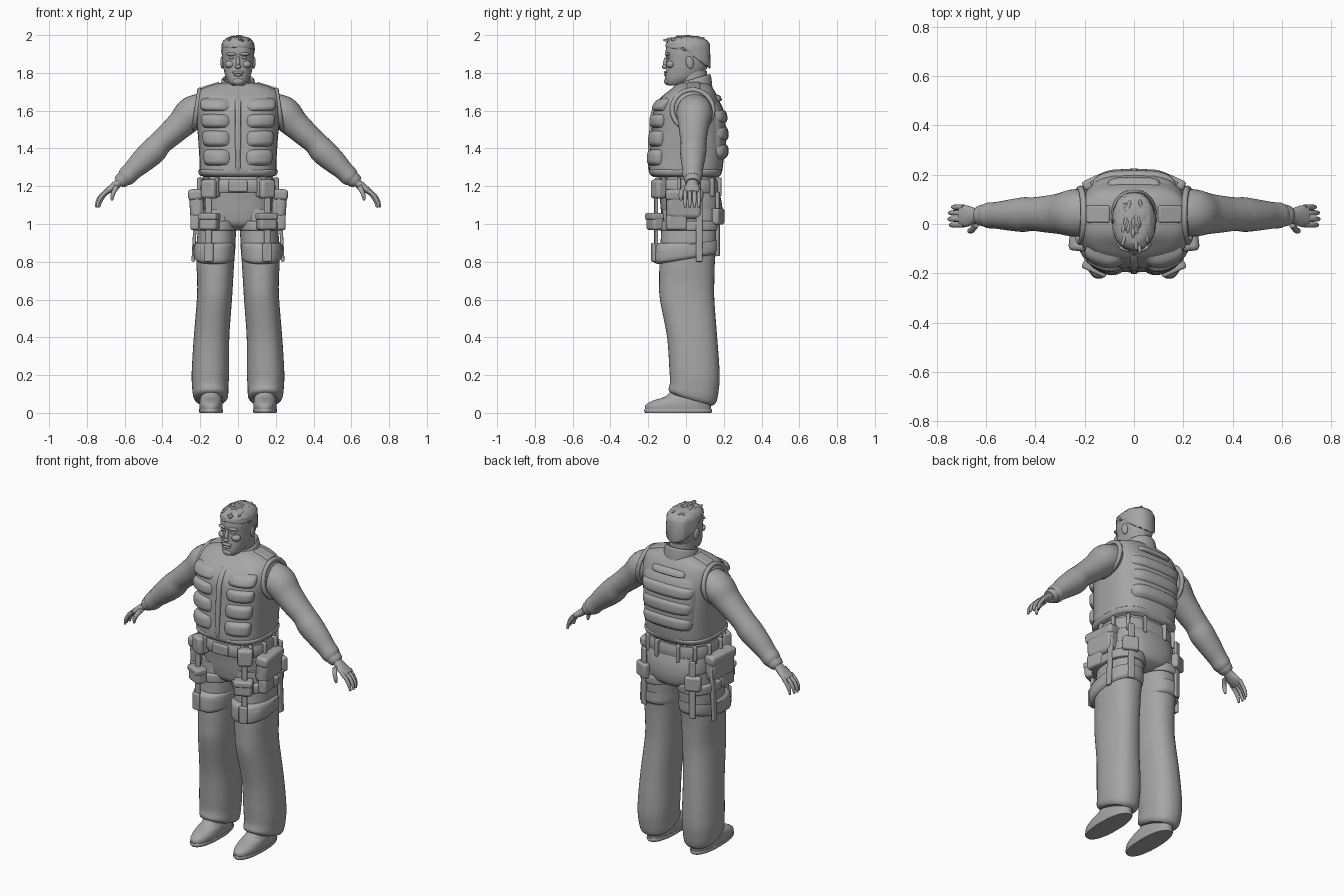
import bpy, bmesh, math, random
from mathutils import Vector, Matrix

random.seed(4)
grey = bpy.data.materials.new("plain grey")
grey.diffuse_color = (0.38, 0.38, 0.38, 1)


def finish(name, bm, mirror=False, bevel=0):
    bmesh.ops.recalc_face_normals(bm, faces=bm.faces)
    me = bpy.data.meshes.new(name)
    bm.to_mesh(me)
    bm.free()
    ob = bpy.data.objects.new(name, me)
    bpy.context.collection.objects.link(ob)
    me.materials.append(grey)
    bpy.ops.object.select_all(action='DESELECT')
    ob.select_set(True)
    bpy.context.view_layer.objects.active = ob
    bpy.ops.object.shade_smooth_by_angle(angle=math.radians(50))
    if bevel:
        b = ob.modifiers.new("bevel", 'BEVEL')
        b.width, b.segments = bevel, 3
    if mirror:
        m = ob.modifiers.new("mirror", 'MIRROR')
        m.use_mirror_merge = False
    return ob


def sample(rows, t):
    """Smooth interpolation through a list of equal-length tuples."""
    i = min(int(t), len(rows) - 2)
    f = t - i
    p = [rows[max(0, min(len(rows) - 1, i + k))] for k in (-1, 0, 1, 2)]
    return [b + .5 * f * (c - a + f * (2*a - 5*b + 4*c - d + f * (3*(b - c) + d - a)))
            for a, b, c, d in zip(*p)]


def spow(v, e):
    return math.copysign(abs(v) ** e, v)


def ring_point(row, deg, n, out=0):
    z, y0, y1, rx, cx = row
    a = math.radians(deg)
    return Vector((cx + (rx + out) * spow(math.cos(a), 2 / n),
                   (y0 + y1) / 2 + ((y1 - y0) / 2 + out) * spow(math.sin(a), 2 / n), z))


def skin(bm, rings):
    vs = [[bm.verts.new(p) for p in r] for r in rings]
    k = len(vs[0])
    for a, b in zip(vs, vs[1:]):
        for j in range(k):
            bm.faces.new((a[j], a[(j+1) % k], b[(j+1) % k], b[j]))
    bm.faces.new(vs[0])
    bm.faces.new(vs[-1])


def loft(name, rows, n=2.5, sides=40, steps=5, mirror=False, warp=None):
    """Stack of rounded horizontal sections: (z, y front, y back, half width, x centre)."""
    bm = bmesh.new()
    rings = []
    for s in range((len(rows) - 1) * steps + 1):
        row = sample(rows, s / steps)
        rings.append([ring_point(row, 360 * j / sides, n) for j in range(sides)])
    skin(bm, rings)
    if warp:
        for v in bm.verts:
            warp(v.co)
    return finish(name, bm, mirror)


def pad(name, rows, a0, a1, z0, z1, thick, n=2.5, mirror=False, res=14):
    """Puffed panel lying on a lofted body between two angles and heights."""
    bm = bmesh.new()
    grid = []
    for i in range(res + 1):
        line = []
        for j in range(res + 1):
            u, v = (spow(2 * q / res - 1, .6) for q in (i, j))
            us, vs = u * math.sqrt(1 - .2 * v * v), v * math.sqrt(1 - .2 * u * u)
            z = (z0 + z1) / 2 + vs * (z1 - z0) / 2
            k = 0
            while k < len(rows) - 2 and rows[k + 1][0] < z:
                k += 1
            row = sample(rows, k + (z - rows[k][0]) / (rows[k + 1][0] - rows[k][0]))
            puff = (1 - abs(u) ** 5) * (1 - abs(v) ** 4)
            line.append(bm.verts.new(ring_point(row, (a0 + a1) / 2 + us * (a1 - a0) / 2, n,
                                                -.004 + (thick + .004) * puff)))
        grid.append(line)
    for i in range(res):
        for j in range(res):
            bm.faces.new((grid[i][j], grid[i+1][j], grid[i+1][j+1], grid[i][j+1]))
    return finish(name, bm, mirror)


def tube(name, rows, sides=20, steps=5, mirror=True):
    """Limb along a path in the xz plane: (x, y, z, radius in y, radius across)."""
    bm = bmesh.new()
    rings = []
    total = (len(rows) - 1) * steps
    for s in range(total + 1):
        x, y, z, ry, rn = sample(rows, s / steps)
        a, b = sample(rows, max(0, s - 1) / steps), sample(rows, min(total, s + 1) / steps)
        t = Vector((b[0] - a[0], 0, b[2] - a[2])).normalized()
        nrm = Vector((-t.z, 0, t.x))
        rings.append([Vector((x, y, z)) + Vector((0, ry, 0)) * math.cos(q) + nrm * rn * math.sin(q)
                      for q in (math.tau * j / sides for j in range(sides))])
    skin(bm, rings)
    return finish(name, bm, mirror)


def box(name, loc, size, rot=(0, 0, 0), bevel=.012, mirror=True):
    bm = bmesh.new()
    bmesh.ops.create_cube(bm, size=1)
    r = Matrix.Rotation(math.radians(rot[2]), 4, 'Z') @ Matrix.Rotation(math.radians(rot[1]), 4, 'Y') \
        @ Matrix.Rotation(math.radians(rot[0]), 4, 'X')
    bm.transform(Matrix.Translation(loc) @ r @ Matrix.Diagonal((*size, 1)))
    return finish(name, bm, mirror, bevel)


def ball(name, loc, radii, rx=0, rz=0, mirror=False):
    bm = bmesh.new()
    bmesh.ops.create_uvsphere(bm, u_segments=16, v_segments=10, radius=1)
    bm.transform(Matrix.Translation(loc) @ Matrix.Rotation(math.radians(rz), 4, 'Z')
                 @ Matrix.Rotation(math.radians(rx), 4, 'X') @ Matrix.Diagonal((*radii, 1)))
    return finish(name, bm, mirror)


# Padded vest
vest = [(1.25, -.175, .175, .185, 0), (1.275, -.195, .19, .202, 0), (1.36, -.192, .2, .205, 0),
        (1.5, -.182, .2, .215, 0), (1.6, -.172, .19, .225, 0), (1.665, -.135, .17, .222, 0),
        (1.71, -.085, .148, .2, 0), (1.738, -.05, .125, .13, 0), (1.748, -.02, .1, .08, 0)]
loft("vest", vest, 2.8, 56)
for i, (lo, hi) in enumerate(((1.315, 1.4), (1.41, 1.495), (1.505, 1.58), (1.595, 1.668))):
    pad(f"chest_pad_{i}", vest, -84, -34, lo, hi, .023, 2.8, True)
pad("zip", vest, -91.5, -88.5, 1.265, 1.7, .012, 2.8)
pad("vest_hem", vest, -89, 89, 1.255, 1.295, .008, 2.8, True, 24)
pad("back_panel", vest, 42, 138, 1.33, 1.66, .012, 2.8)
for i, (lo, hi) in enumerate(((1.345, 1.43), (1.435, 1.52), (1.525, 1.61))):
    pad(f"back_pad_{i}", vest, 46, 134, lo, hi, .024, 2.8)
pad("back_handle", vest, 68, 112, 1.645, 1.685, .018, 2.8)
box("shoulder_tab", (.145, .04, 1.728), (.1, .07, .022), (0, 17, 0), .008)
bm = bmesh.new()
skin_rings = []
for i in range(37):  # rolled edge of the arm opening
    a = math.tau * i / 36
    c = Vector((.218 - .015 * math.sin(a), .035 + .108 * math.cos(a), 1.605 + .105 * math.sin(a)))
    d = Vector((0, math.cos(a), math.sin(a)))
    skin_rings.append([c + .013 * (d * math.cos(b) + Vector((1, 0, 0)) * math.sin(b))
                       for b in (math.tau * j / 8 for j in range(8))])
skin(bm, skin_rings)
finish("armhole_trim", bm, True)


def lift_back(co):
    co.z += (co.y - .04) * .3


# Collar and neck
loft("collar", [(1.69, -.06, .14, .1, 0), (1.73, -.058, .136, .094, 0), (1.762, -.05, .13, .086, 0),
                (1.765, -.04, .12, .078, 0), (1.72, -.035, .115, .072, 0)], 2.1, warp=lift_back)
loft("neck", [(1.68, -.03, .11, .066, 0), (1.75, -.04, .11, .066, 0), (1.81, -.05, .11, .066, 0)], 2)

# Head and face
head = [(1.734, -.095, -.02, .03, 0), (1.745, -.108, .01, .045, 0), (1.775, -.11, .07, .064, 0),
        (1.82, -.106, .108, .076, 0), (1.87, -.103, .122, .083, 0), (1.91, -.108, .127, .085, 0),
        (1.95, -.1, .118, .08, 0), (1.977, -.07, .09, .058, 0), (1.988, -.03, .05, .025, 0)]
loft("head", head, 2.2)
ball("nose_bridge", (0, -.108, 1.857), (.011, .013, .034), -14)
ball("nose_tip", (0, -.113, 1.833), (.017, .015, .012))
ball("brow", (.035, -.099, 1.9), (.028, .012, .009), 0, 14, True)
ball("eye", (.034, -.094, 1.88), (.015, .01, .007), 0, 12, True)
ball("cheek", (.045, -.083, 1.845), (.026, .02, .02), 0, 20, True)
ball("upper_lip", (0, -.106, 1.803), (.032, .011, .008))
ball("lower_lip", (0, -.106, 1.788), (.024, .01, .007))
ball("chin", (0, -.1, 1.755), (.03, .016, .019))
ball("ear", (.083, .02, 1.855), (.01, .021, .034), 12, 8, True)


def hair_warp(co):
    if co.z < 1.945:
        co.z -= max(0, co.y + .01) * .75
    co += Vector([random.uniform(-.0025, .0025) for _ in range(3)])


# Short hair with loose locks
loft("hair", [(1.925, -.1, .126, .085, 0), (1.94, -.108, .129, .088, 0), (1.965, -.102, .118, .081, 0),
              (1.985, -.075, .09, .058, 0), (1.994, -.03, .05, .02, 0)], 2.2, 32, 4, warp=hair_warp)
for i in range(30):
    x, y = random.uniform(-.06, .06), random.uniform(-.1, .08)
    z = 1.992 - 4.5 * x * x - (1.8 if y < 0 else 1.4) * y * y
    ball(f"hair_lock_{i}", (x, y, z), (.008, .024, .008), random.uniform(-8, 12), x * 300)

# Sleeves, cuffs and hands
tube("sleeve", [(.16, .045, 1.615, .085, .08), (.24, .045, 1.587, .096, .09), (.3, .042, 1.53, .083, .076),
                (.36, .04, 1.475, .074, .068), (.41, .04, 1.43, .068, .064), (.45, .038, 1.385, .07, .07),
                (.51, .036, 1.33, .062, .063), (.56, .035, 1.282, .054, .052),
                (.59, .035, 1.252, .052, .05), (.606, .035, 1.238, .045, .042)], 28)
tube("cuff", [(.588, .035, 1.25, .044, .04), (.615, .035, 1.232, .044, .04), (.632, .035, 1.218, .036, .032)])
tube("palm", [(.61, .035, 1.235, .028, .024), (.645, .033, 1.208, .032, .022),
              (.675, .032, 1.185, .043, .019), (.705, .033, 1.165, .042, .014)])
for i, (y, r) in enumerate(((.068, -.012), (.045, .0), (.02, .003), (-.004, -.003))):
    tube(f"finger_{i}", [(.69, y, 1.176, .011, .012), (.722 + r, y, 1.15, .011, .011),
                         (.741 + r, y, 1.118, .01, .01), (.748 + r, y, 1.088, .006, .006)], 10, 4)
tube("thumb", [(.64, .0, 1.2, .016, .016), (.655, -.022, 1.175, .013, .013),
               (.665, -.028, 1.148, .011, .011), (.667, -.026, 1.125, .006, .006)], 10, 4)

# Hips and trouser legs
hips = [(.965, -.06, .12, .06, 0), (.995, -.115, .175, .15, 0), (1.05, -.13, .192, .19, 0),
        (1.12, -.137, .188, .197, 0), (1.2, -.145, .165, .19, 0), (1.27, -.14, .16, .18, 0)]
loft("hips", hips, 2.5, 48)


def hem_warp(co):
    if co.z < .3:
        co.z -= (co.y - .03) * .27 * (.3 - co.z) / .22


leg = [(.07, -.072, .14, .08, .145), (.09, -.092, .16, .092, .145), (.14, -.085, .172, .096, .147),
       (.22, -.088, .178, .099, .146), (.4, -.1, .165, .094, .14), (.6, -.138, .15, .093, .125),
       (.7, -.142, .15, .095, .121), (.8, -.14, .153, .1, .12), (.95, -.132, .165, .102, .113),
       (1.08, -.125, .17, .098, .105)]
loft("trouser_leg", leg, 2.3, mirror=True, warp=hem_warp)

# Boots
loft("boot", [(.012, -.215, .13, .06, .143), (.04, -.215, .134, .062, .143), (.065, -.175, .134, .06, .143),
              (.09, -.105, .13, .056, .143), (.15, -.05, .12, .052, .143)], 2.3, mirror=True)
loft("sole", [(0, -.217, .134, .06, .143), (.01, -.222, .138, .064, .143), (.02, -.219, .135, .062, .143)],
     2.3, mirror=True)

# Belt with loops and buckle
belt = [(1.165, -.155, .17, .195, 0), (1.172, -.165, .176, .202, 0), (1.228, -.163, .172, .2, 0),
        (1.235, -.153, .166, .194, 0)]
loft("belt", belt, 2.5, 48, 2)
box("buckle", (0, -.166, 1.2), (.1, .022, .06), bevel=.008, mirror=False)
for i, a in enumerate((-62, -40, -10, 15, 45, 75)):
    p = ring_point(belt[1], a, 2.5)
    box(f"belt_loop_{i}", (p.x, p.y, 1.195), (.02, .032, .1), (0, 0, a + 90), .006)
box("belt_pouch", (.15, -.145, 1.185), (.085, .06, .1), (0, 0, 30), .016)


def band_warp(co):
    if co.z < .86:
        co.z += (co.y + .17) * .17


# Thigh guards, straps and pouches
guard = [(.785, -.15, .16, .098, .125), (.8, -.17, .172, .108, .126), (.84, -.172, .174, .111, .126),
         (.885, -.166, .172, .108, .123), (.9, -.145, .162, .1, .12)]
loft("thigh_guard", guard, 2.4, mirror=True, warp=band_warp)
loft("thigh_strap", [(.965, -.14, .172, .108, .12), (.972, -.148, .178, .115, .12),
                     (1.01, -.148, .18, .115, .12), (1.017, -.14, .172, .108, .12)], 2.4, mirror=True)
box("front_strap", (.155, -.158, .985), (.032, .018, .38), (0, 0, 12), .006)
box("front_strap_clip", (.155, -.172, .85), (.05, .02, .1), (0, 0, 12), .008)
box("outer_strap", (.228, .07, .98), (.018, .035, .36), (0, -3, 0), .006)
box("rear_strap", (.16, .168, 1.0), (.035, .018, .34), (0, 0, -15), .006)
box("rear_pouch", (.165, .17, 1.04), (.09, .04, .085), (0, 0, -25), .012)
box("hip_pouch", (.212, -.01, 1.105), (.075, .19, .155), (0, 4, 6), .025)
box("hip_pouch_flap", (.217, -.01, 1.155), (.078, .2, .06), (0, 4, 6), .018)
box("thigh_pouch", (.152, -.163, 1.01), (.1, .065, .085), (0, 0, 25), .015)
box("thigh_pouch_flap", (.152, -.166, 1.04), (.106, .07, .035), (0, 0, 25), .01)
box("side_pouch", (.222, -.05, 1.01), (.05, .11, .085), (0, 0, 8), .014)
